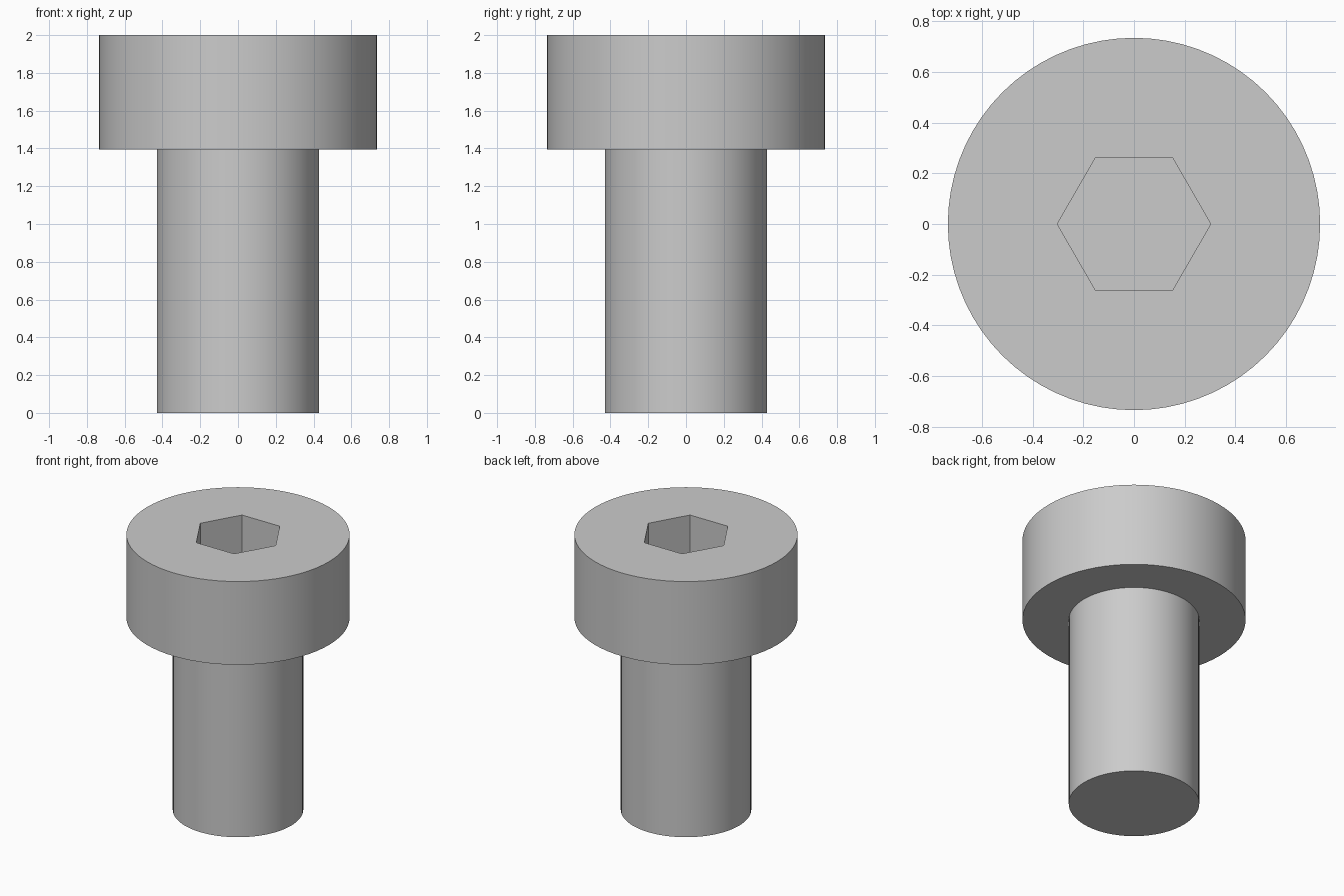
import bpy, bmesh, math

SEGMENTS = 72
HEAD_R, SHANK_R, HEX_R = 0.735, 0.43, 0.303
TOP, SHOULDER, SOCKET_FLOOR = 2.0, 1.395, 1.58

cube = bpy.data.objects.get("Cube")
if cube:
    bpy.data.objects.remove(cube, do_unlink=True)

steel = bpy.data.materials.new("grey steel")
steel.use_nodes = True
colour = (0.6, 0.6, 0.6, 1)
steel.diffuse_color = colour
steel.node_tree.nodes["Principled BSDF"].inputs["Base Color"].default_value = colour


def ring(bm, radius, z, sides):
    """Closed loop of edges around the z axis."""
    verts = []
    for i in range(sides):
        a = math.tau * i / sides
        verts.append(bm.verts.new((radius * math.cos(a), radius * math.sin(a), z)))
    edges = [bm.edges.new((verts[i - 1], verts[i])) for i in range(sides)]
    return verts, edges


def wall(bm, lower, upper):
    """Quads joining two rings of equal side count."""
    low, up = lower[0], upper[0]
    for i in range(len(low)):
        bm.faces.new((low[i - 1], low[i], up[i], up[i - 1]))


def annulus(bm, outer, inner):
    """Flat face between two coplanar rings."""
    bmesh.ops.triangle_fill(bm, use_beauty=True, edges=outer[1] + inner[1])


def finish(name, bm):
    bmesh.ops.recalc_face_normals(bm, faces=bm.faces)
    mesh = bpy.data.meshes.new(name)
    bm.to_mesh(mesh)
    bm.free()
    mesh.materials.append(steel)
    obj = bpy.data.objects.new(name, mesh)
    bpy.context.collection.objects.link(obj)
    bpy.ops.object.select_all(action="DESELECT")
    obj.select_set(True)
    bpy.context.view_layer.objects.active = obj
    bpy.ops.object.shade_smooth_by_angle(angle=math.radians(30))


# Cylindrical head with hexagonal socket
bm = bmesh.new()
rim_low = ring(bm, HEAD_R, SHOULDER, SEGMENTS)
rim_top = ring(bm, HEAD_R, TOP, SEGMENTS)
neck = ring(bm, SHANK_R, SHOULDER, SEGMENTS)
hex_top = ring(bm, HEX_R, TOP, 6)
hex_floor = ring(bm, HEX_R, SOCKET_FLOOR, 6)
wall(bm, rim_low, rim_top)
wall(bm, hex_floor, hex_top)
annulus(bm, rim_top, hex_top)
annulus(bm, rim_low, neck)
bm.faces.new(hex_floor[0])

# Plain shank, continuing from the neck under the head
foot = ring(bm, SHANK_R, 0, SEGMENTS)
wall(bm, foot, neck)
bm.faces.new(foot[0])
finish("socket_head_screw", bm)
